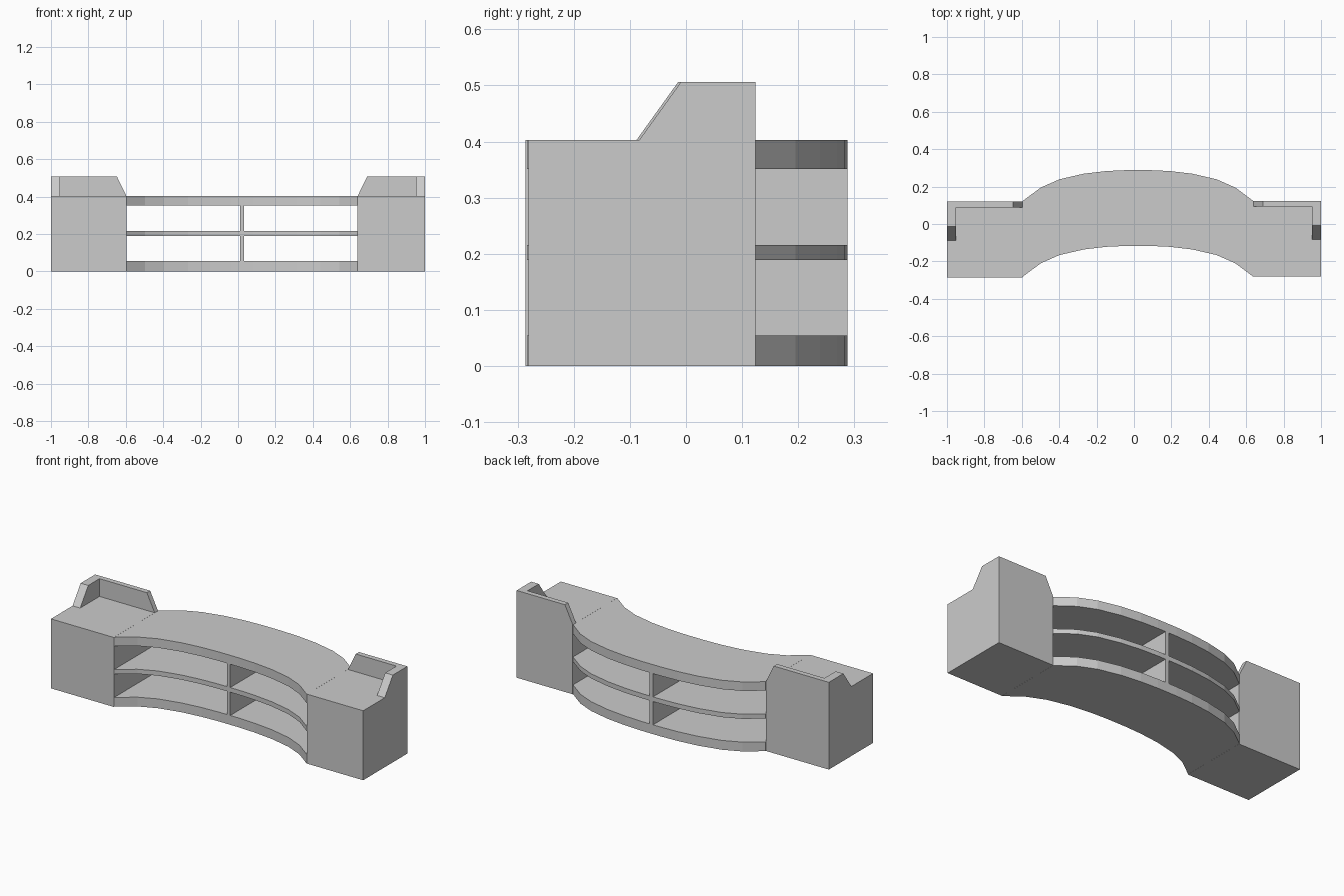
import bpy
import bmesh

cube = bpy.data.objects.get("Cube")
if cube:
    bpy.data.objects.remove(cube, do_unlink=True)

grey = bpy.data.materials.new("plain grey")
grey.use_nodes = True
colour = (0.6, 0.6, 0.6, 1)
grey.diffuse_color = colour
grey.node_tree.nodes["Principled BSDF"].inputs["Base Color"].default_value = colour


def prism(name, outline, place_start, place_end):
    """Extrude a 2D outline between two placements."""
    bm = bmesh.new()
    start = [bm.verts.new(place_start(a, b)) for a, b in outline]
    end = [bm.verts.new(place_end(a, b)) for a, b in outline]
    bm.faces.new(start)
    bm.faces.new(end)
    for i in range(len(outline)):
        j = (i + 1) % len(outline)
        bm.faces.new((start[i], start[j], end[j], end[i]))
    bmesh.ops.recalc_face_normals(bm, faces=bm.faces)
    mesh = bpy.data.meshes.new(name)
    bm.to_mesh(mesh)
    bm.free()
    mesh.materials.append(grey)
    obj = bpy.data.objects.new(name, mesh)
    bpy.context.collection.objects.link(obj)
    return obj


def slab(name, outline, z0, z1):
    return prism(name, outline, lambda x, y: (x, y, z0), lambda x, y: (x, y, z1))


def box_outline(x0, x1, y0, y1):
    return [(x0, y0), (x1, y0), (x1, y1), (x0, y1)]


LEFT, RIGHT = 0.64, -0.597      # inner faces of the end blocks
DEPTH = 0.405
DECK, TOP = 0.403, 0.506

# Curved shelves between the blocks
mid = (LEFT + RIGHT) / 2
half_arc = [(0.618, -0.283), (0.52, -0.21), (0.42, -0.166), (0.29, -0.136),
            (0.17, -0.122), (0.06, -0.117)]
front = [(mid - x, y) for x, y in half_arc]
front += [(mid + x, y) for x, y in reversed(half_arc)]
arc = front + [(x, y + DEPTH) for x, y in reversed(front)]
for name, z0, z1 in (("bottom_shelf", 0, 0.054),
                     ("middle_shelf", 0.189, 0.216),
                     ("top_shelf", 0.351, DECK)):
    slab(name, arc, z0, z1)

# Centre dividers between the shelves
post = box_outline(0.01, 0.032, -0.117, 0.288)
slab("lower_divider", post, 0.054, 0.189)
slab("upper_divider", post, 0.216, 0.351)

# End blocks with raised back and side walls
for side, s, inner, y0 in (("left", 1, LEFT, -0.281), ("right", -1, RIGHT, -0.286)):
    y1 = y0 + DEPTH
    slab(side + "_block", box_outline(inner, s, y0, y1), 0, DECK)
    back_shape = [(s, DECK), (inner, DECK), (inner + s * 0.05, TOP), (s, TOP)]
    prism(side + "_back_wall", back_shape,
          lambda x, z: (x, y1 - 0.03, z), lambda x, z: (x, y1, z))
    side_shape = [(y1 - 0.03, DECK), (y1 - 0.207, DECK), (y1 - 0.133, TOP), (y1 - 0.03, TOP)]
    prism(side + "_side_wall", side_shape,
          lambda y, z: (s, y, z), lambda y, z: (s * 0.951, y, z))
